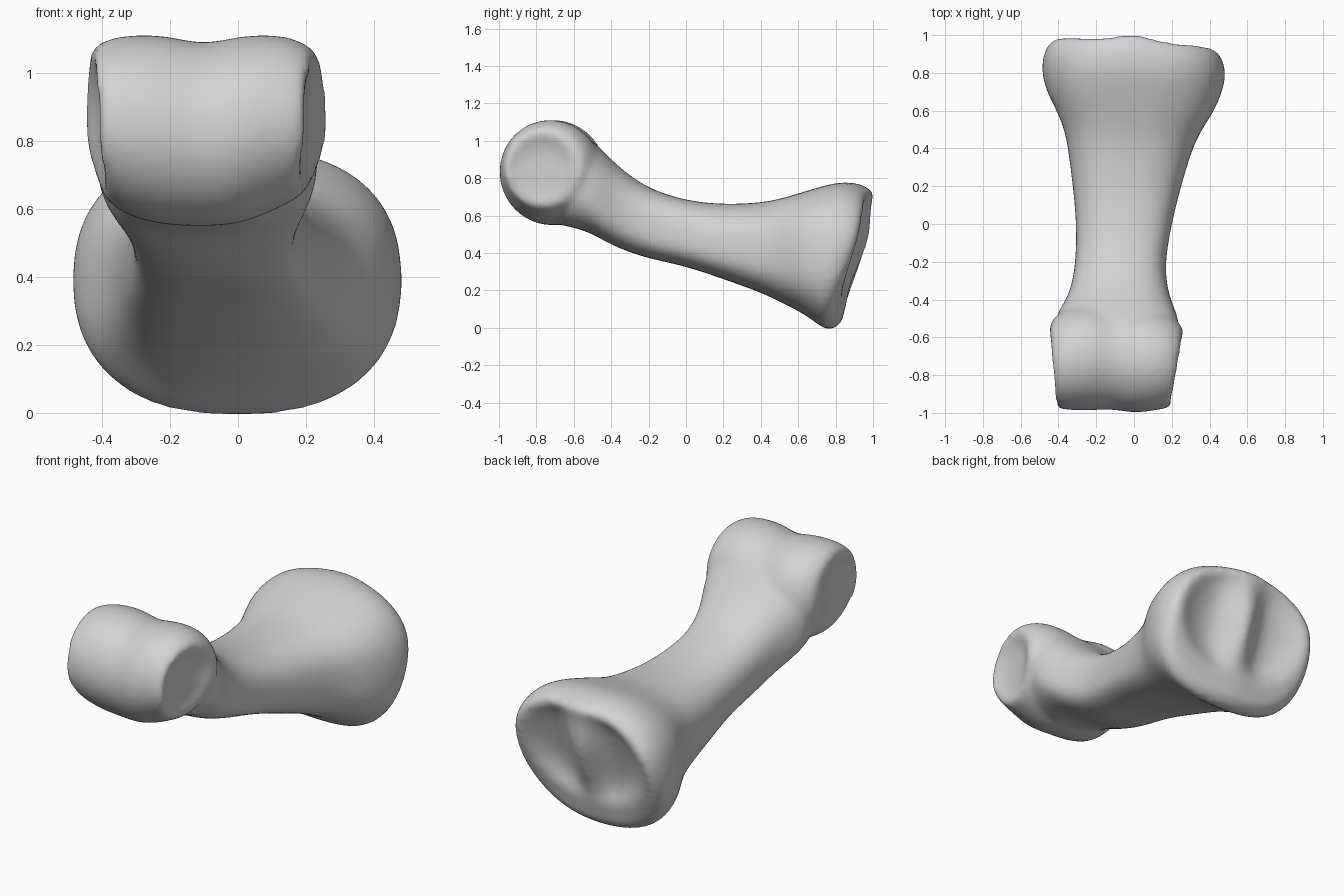
import bpy, bmesh, math

cube = bpy.data.objects.get("Cube")
if cube:
    bpy.data.objects.remove(cube, do_unlink=True)

RING = 32


def power(value, exponent):
    return math.copysign(abs(value) ** exponent, value)


def loft(bm, rings):
    """Skin a list of closed point rings and cap both ends."""
    loops = [[bm.verts.new(p) for p in ring] for ring in rings]
    for a, b in zip(loops, loops[1:]):
        for i in range(RING):
            j = (i + 1) % RING
            bm.faces.new((a[i], a[j], b[j], b[i]))
    bm.faces.new(loops[0][::-1])
    bm.faces.new(loops[-1])


def angles():
    return [2 * math.pi * i / RING for i in range(RING)]


def base_drop(x, z):
    """How far the joint face leans forward of its upper edge."""
    t = max(0, min(z / 0.6, 1))
    lean = t * t * (3 - 2 * t)
    ridge = 0.025 * math.exp(-(x / 0.12) ** 2) * z / 0.78
    return -0.16 * (1 - lean) - 0.13 * max(x, 0) + ridge


def dish_depth(x, z):
    """Two shallow hollows with a ridge between, above a plain lower lip."""
    r = math.hypot(x / 0.41, (z - 0.44) / 0.3)
    return 0.1 * max(0, 1 - r ** 3) * (1 - 0.85 * math.exp(-(x / 0.1) ** 2))


# Shaft and flared base: y, left, right, top, bottom, height of widest level, lean
shaft_sections = [
    (-0.76, -0.30, 0.12, 1.00, 0.58, 0.50, 0),
    (-0.66, -0.37, 0.19, 1.04, 0.545, 0.55, 0),
    (-0.57, -0.425, 0.245, 1.05, 0.53, 0.55, 0),
    (-0.49, -0.42, 0.235, 0.995, 0.495, 0.52, 0),
    (-0.40, -0.36, 0.195, 0.90, 0.445, 0.48, 0),
    (-0.32, -0.33, 0.175, 0.83, 0.41, 0.45, 0),
    (-0.20, -0.31, 0.165, 0.745, 0.37, 0.42, 0),
    (0.00, -0.305, 0.20, 0.68, 0.33, 0.42, 0),
    (0.20, -0.325, 0.25, 0.66, 0.26, 0.42, 0),
    (0.40, -0.35, 0.31, 0.67, 0.19, 0.45, 0),
    (0.50, -0.37, 0.36, 0.69, 0.14, 0.48, 0),
    (0.60, -0.41, 0.425, 0.72, 0.095, 0.50, 0.05),
    (0.71, -0.465, 0.465, 0.755, 0.04, 0.50, 0.2),
    (0.82, -0.49, 0.485, 0.785, -0.008, 0.50, 0.5),
    (0.92, -0.488, 0.485, 0.775, -0.012, 0.50, 0.85),
    (0.98, -0.46, 0.465, 0.735, 0.015, 0.50, 1),
]


def shaft_ring(y, left, right, top, bottom, level, lean):
    cx, hw = (left + right) / 2, (right - left) / 2
    cz = bottom + level * (top - bottom)
    flare = min(1, 2 * lean)
    ring = []
    for a in angles():
        c, s = math.cos(a), math.sin(a)
        # The shaft is boxier below than above, the base rounder all over
        squareness = 0.76 + 0.08 * flare if s > 0 else 0.66 + 0.24 * flare
        x = cx + hw * power(c, 0.8)
        z = cz + (top - cz if s > 0 else cz - bottom) * power(s, squareness)
        ring.append((x, y + lean * base_drop(x, z), z))
    return ring


shaft = [shaft_ring(*s) for s in shaft_sections]

# Hollowed joint face closing the base
rim = shaft[-1]
for s in (0.94, 0.86, 0.77, 0.67, 0.56, 0.45, 0.34, 0.23, 0.12, 0.03):
    ring = []
    for px, py, pz in rim:
        x, z = px * s, 0.4 + (pz - 0.4) * s
        ring.append((x, 0.995 + base_drop(x, z) - dish_depth(x, z), z))
    shaft.append(ring)

# Spool-shaped head: x, radius, centre y, centre z
head_sections = [
    (-0.395, 0.05, -0.78, 0.85), (-0.405, 0.14, -0.78, 0.85),
    (-0.435, 0.19, -0.77, 0.85), (-0.43, 0.225, -0.75, 0.85),
    (-0.38, 0.26, -0.725, 0.845), (-0.28, 0.28, -0.71, 0.836),
    (-0.19, 0.28, -0.705, 0.828), (-0.10, 0.268, -0.715, 0.815),
    (0.00, 0.28, -0.722, 0.83), (0.09, 0.27, -0.725, 0.845),
    (0.16, 0.25, -0.735, 0.855), (0.22, 0.22, -0.755, 0.855),
    (0.24, 0.19, -0.77, 0.85), (0.205, 0.14, -0.78, 0.85),
    (0.195, 0.05, -0.78, 0.85),
]


def head_ring(x, radius, cy, cz):
    u = x + 0.1
    ring = []
    for a in angles():
        y, z = cy + radius * math.cos(a), cz + radius * math.sin(a)
        slant = (0.5 if u > 0 else 0.25) * (y + 0.75) + 0.7 * min(0, z - 0.8)
        ring.append((x + u * slant, y, z))
    return ring


bm = bmesh.new()
loft(bm, shaft)
loft(bm, [head_ring(*s) for s in head_sections])
bmesh.ops.recalc_face_normals(bm, faces=bm.faces)
mesh = bpy.data.meshes.new("finger_bone")
bm.to_mesh(mesh)
bm.free()
bone = bpy.data.objects.new("finger_bone", mesh)
bpy.context.collection.objects.link(bone)

# Single plain grey
GREY = (0.65, 0.65, 0.65, 1)
grey = bpy.data.materials.new("bone_grey")
grey.use_nodes = True
grey.diffuse_color = GREY
grey.node_tree.nodes["Principled BSDF"].inputs["Base Color"].default_value = GREY
mesh.materials.append(grey)

# Fuse the head and shaft into one soft surface
subdivide = bone.modifiers.new("subdivide", 'SUBSURF')
subdivide.levels = subdivide.render_levels = 2
fuse = bone.modifiers.new("fuse", 'REMESH')
fuse.mode = 'VOXEL'
fuse.voxel_size = 0.016
fuse.use_smooth_shade = True
soften = bone.modifiers.new("soften", 'SMOOTH')
soften.factor = 0.5
soften.iterations = 12
